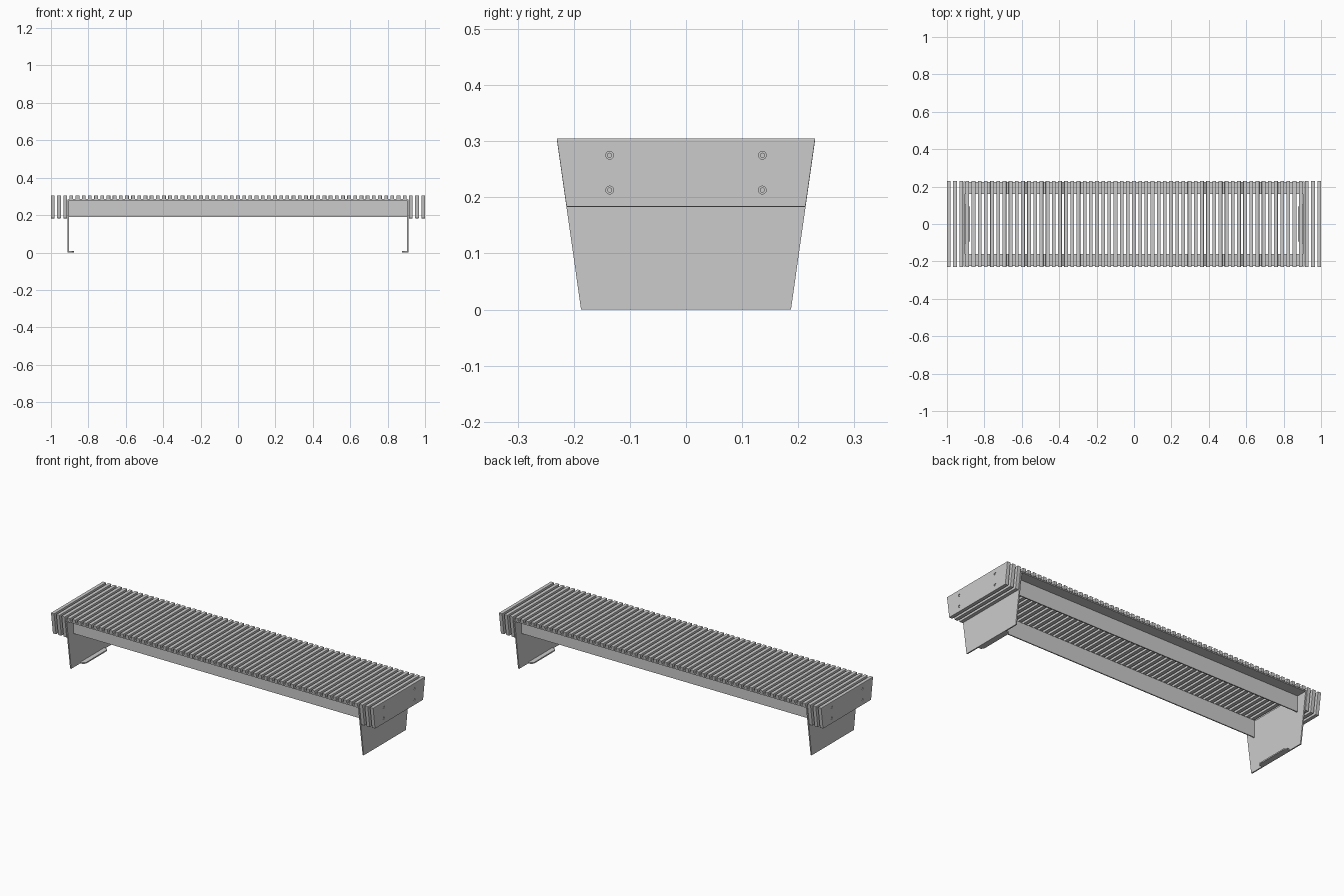
import bpy, bmesh, math
from mathutils import Matrix

if "Cube" in bpy.data.objects:
    bpy.data.objects.remove(bpy.data.objects["Cube"])

TOP, PITCH, SLAT_W, COUNT, DEEP = 0.305, 0.033, 0.02, 61, 3


def half_width(z):
    # sloping side line shared by slats and legs
    return 0.187 + 0.1426 * z


def finish(name, bm):
    bmesh.ops.recalc_face_normals(bm, faces=bm.faces)
    me = bpy.data.meshes.new(name)
    bm.to_mesh(me)
    bm.free()
    ob = bpy.data.objects.new(name, me)
    bpy.context.collection.objects.link(ob)
    return ob


def prism(name, points, depth):
    """Closed profile of 3D points pushed along a vector."""
    bm = bmesh.new()
    face = bm.faces.new([bm.verts.new(p) for p in points])
    ext = bmesh.ops.extrude_face_region(bm, geom=[face])
    bmesh.ops.translate(bm, vec=depth, verts=[v for v in ext["geom"] if isinstance(v, bmesh.types.BMVert)])
    return finish(name, bm)


def slat(name, x, z0):
    a, b = half_width(z0), half_width(TOP)
    x0 = x - SLAT_W / 2
    ob = prism(name, [(x0, -a, z0), (x0, a, z0), (x0, b, TOP), (x0, -b, TOP)], (SLAT_W, 0, 0))
    bev = ob.modifiers.new("edge", "BEVEL")
    bev.width, bev.segments = 0.0015, 2
    return ob


def mirror(ob, axis):
    mod = ob.modifiers.new("mirror", "MIRROR")
    mod.use_axis = [i == axis for i in range(3)]


def end_cylinders(name, radius, x0, x1, sides=20):
    """Four cylinders in the screw positions at each end."""
    bm = bmesh.new()
    for s in (-1, 1):
        for y in (-0.136, 0.136):
            for z in (0.213, 0.275):
                m = Matrix.Translation((s * (x0 + x1) / 2, y, z)) @ Matrix.Rotation(math.pi / 2, 4, 'Y')
                bmesh.ops.create_cone(bm, cap_ends=True, segments=sides, radius1=radius,
                                      radius2=radius, depth=x1 - x0, matrix=m)
    return finish(name, bm)


# thin seat slats
first = -0.99 + DEEP * PITCH
slats = slat("seat_slats", first, 0.285)
arr = slats.modifiers.new("repeat", "ARRAY")
arr.count = COUNT - 2 * DEEP
arr.use_relative_offset = False
arr.use_constant_offset = True
arr.constant_offset_displace = (PITCH, 0, 0)

# deep end slats, screw recesses in the outermost
cutter = end_cylinders("screw_hole_cutter", 0.007, 0.993, 1.01)
cutter.hide_render = True
cutter.hide_viewport = True
for i in range(DEEP):
    for side, s in (("left", -1), ("right", 1)):
        ob = slat(f"end_slat_{side}_{i + 1}", s * (0.99 - i * PITCH), 0.183)
        if i == 0:
            cut = ob.modifiers.new("screw_holes", "BOOLEAN")
            cut.operation, cut.solver, cut.object = 'DIFFERENCE', 'EXACT', cutter

# screw heads inside the recesses
end_cylinders("screw_heads", 0.0045, 0.99, 0.9975)

# L-shaped side beams with the flange turned outwards
T = 0.006
beam = prism("side_beams", [(-0.905, y, z) for y, z in (
    (0.16, 0.19), (0.16 + T, 0.19), (0.16 + T, 0.285 - T),
    (0.225, 0.285 - T), (0.225, 0.285), (0.16, 0.285))], (1.81, 0, 0))
mirror(beam, 1)

# tapered plate legs
a, b = half_width(0), half_width(0.283)
legs = prism("legs", [(0.904, -a, 0), (0.904, a, 0), (0.904, b, 0.283), (0.904, -b, 0.283)], (0.007, 0, 0))
mirror(legs, 0)

# foot tabs folded inwards, with clipped corners
feet = prism("foot_tabs", [(0.905, -0.105, 0), (0.905, 0.105, 0), (0.888, 0.105, 0),
                           (0.878, 0.092, 0), (0.878, -0.092, 0), (0.888, -0.105, 0)], (0, 0, 0.007))
mirror(feet, 0)
